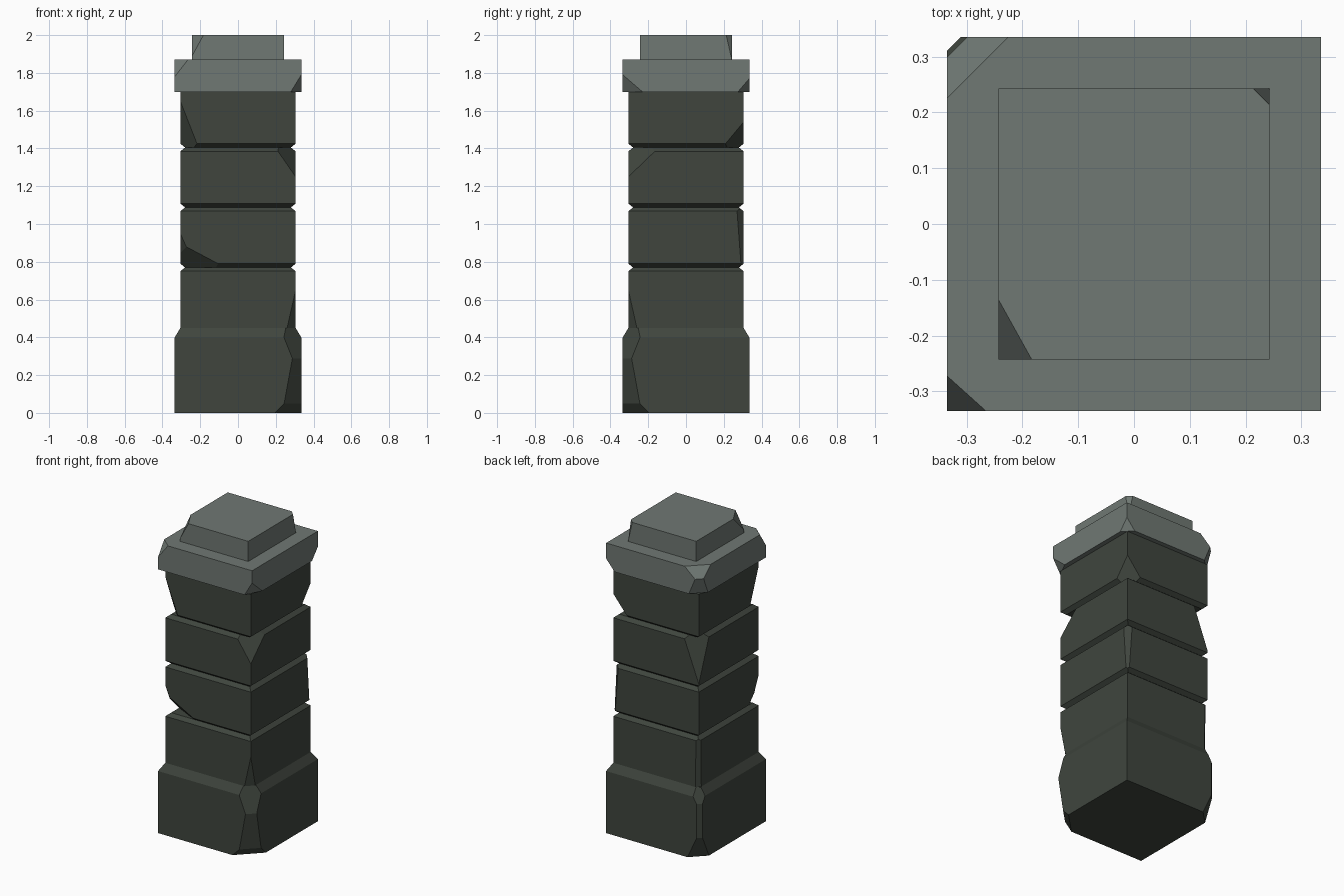
import bpy, bmesh
from mathutils import Vector

if "Cube" in bpy.data.objects:
    bpy.data.objects.remove(bpy.data.objects["Cube"])


def material(name, rgb):
    m = bpy.data.materials.new(name)
    m.diffuse_color = (*rgb, 1)
    m.use_nodes = True
    m.node_tree.nodes["Principled BSDF"].inputs["Base Color"].default_value = m.diffuse_color
    return m


DARK = material("dark_stone", (0.050, 0.060, 0.048))
LIGHT = material("light_stone", (0.160, 0.188, 0.172))

# corner directions: front/back, left/right
FR, FL, BR, BL = (1, -1), (-1, -1), (1, 1), (-1, 1)


def block(name, profile, mat, chips=(), open_z=()):
    """Square block from (half width, height) pairs, corners chipped by planes.
    chip: corner, height 1, size 1, height 2, size 2, side ratio."""
    bm = bmesh.new()
    rings = [[bm.verts.new((sx * h, sy * h, z)) for sx, sy in (FL, FR, BR, BL)]
             for h, z in profile]
    bm.faces.new(rings[0][::-1])
    bm.faces.new(rings[-1])
    for a, b in zip(rings, rings[1:]):
        for i in range(4):
            j = (i + 1) % 4
            bm.faces.new((a[i], a[j], b[j], b[i]))
    h = max(p[0] for p in profile)
    for (sx, sy), z1, d1, z2, d2, r in chips:
        normal = Vector((sx, sy / r, (d2 - d1) / (z2 - z1))).normalized()
        cut = bmesh.ops.bisect_plane(
            bm, geom=bm.verts[:] + bm.edges[:] + bm.faces[:], dist=1e-5,
            plane_co=(sx * (h - d1), sy * h, z1), plane_no=normal, clear_outer=True)
        edges = [e for e in cut["geom_cut"]
                 if isinstance(e, bmesh.types.BMEdge) and e.is_boundary]
        if edges:
            bmesh.ops.holes_fill(bm, edges=edges, sides=0)
    bmesh.ops.recalc_face_normals(bm, faces=bm.faces[:])
    # drop hidden end faces where blocks meet
    hidden = [f for f in bm.faces
              if any(all(abs(v.co.z - z) < 1e-4 for v in f.verts) for z in open_z)]
    bmesh.ops.delete(bm, geom=hidden, context='FACES')
    me = bpy.data.meshes.new(name)
    bm.to_mesh(me)
    bm.free()
    me.materials.append(mat)
    ob = bpy.data.objects.new(name, me)
    bpy.context.collection.objects.link(ob)
    return ob


S, G = 0.305, 0.28   # shaft and groove half widths

# plinth
block("base", [(0.335, 0), (0.335, 0.40), (S, 0.45)], DARK, [
    (FR, 0, 0.10, 0.30, 0.045, 1), (FR, 0, 0.14, 0.06, 0.08, 1),
    (FR, 0.27, 0.04, 0.42, 0.10, 1),
    (BL, 0, 0.025, 0.4, 0.025, 1), (BL, 0, 0.09, 0.15, 0.02, 1),
    (BL, 0.35, 0.02, 0.45, 0.08, 1)], [0.45])

# shaft courses, separated by V grooves
block("shaft_lower", [(S, 0.45), (S, 0.75), (G, 0.77)], DARK, [
    (FR, 0.65, 0, 0.45, 0.045, 1), (BL, 0.45, 0.025, 0.75, 0.02, 1)])
block("shaft_second", [(G, 0.77), (S, 0.79), (S, 1.068), (G, 1.088)], DARK, [
    (FL, 0.95, 0, 0.86, 0.04, 1), (FL, 0.88, 0.03, 0.79, 0.20, 0.5),
    (BR, 0.80, 0.015, 1.07, 0.035, 1)], [0.77, 1.088])
block("shaft_third", [(G, 1.088), (S, 1.108), (S, 1.385), (G, 1.405)], DARK, [
    (FR, 1.25, 0, 1.38, 0.09, 1.5), (BL, 1.12, 0, 1.38, 0.10, 1)])
block("shaft_upper", [(G, 1.405), (S, 1.425), (S, 1.70)], DARK, [
    (FL, 1.65, 0, 1.42, 0.09, 1), (BR, 1.54, 0, 1.42, 0.10, 1)], [1.70])

# cap slab and top block
block("cap", [(0.335, 1.70), (0.335, 1.87)], LIGHT, [
    (FR, 1.79, 0, 1.70, 0.055, 1.9), (FL, 1.78, 0, 1.87, 0.07, 0.9),
    (BR, 1.77, 0, 1.70, 0.06, 1),
    (BL, 1.87, 0.11, 1.80, 0.03, 1), (BL, 1.82, 0.03, 1.70, 0.08, 1)])
block("top_block", [(0.243, 1.87), (0.243, 2.0)], LIGHT, [
    (FL, 1.89, 0, 2.0, 0.06, 1.8), (BR, 1.89, 0.005, 2.0, 0.03, 1)], [1.87])
